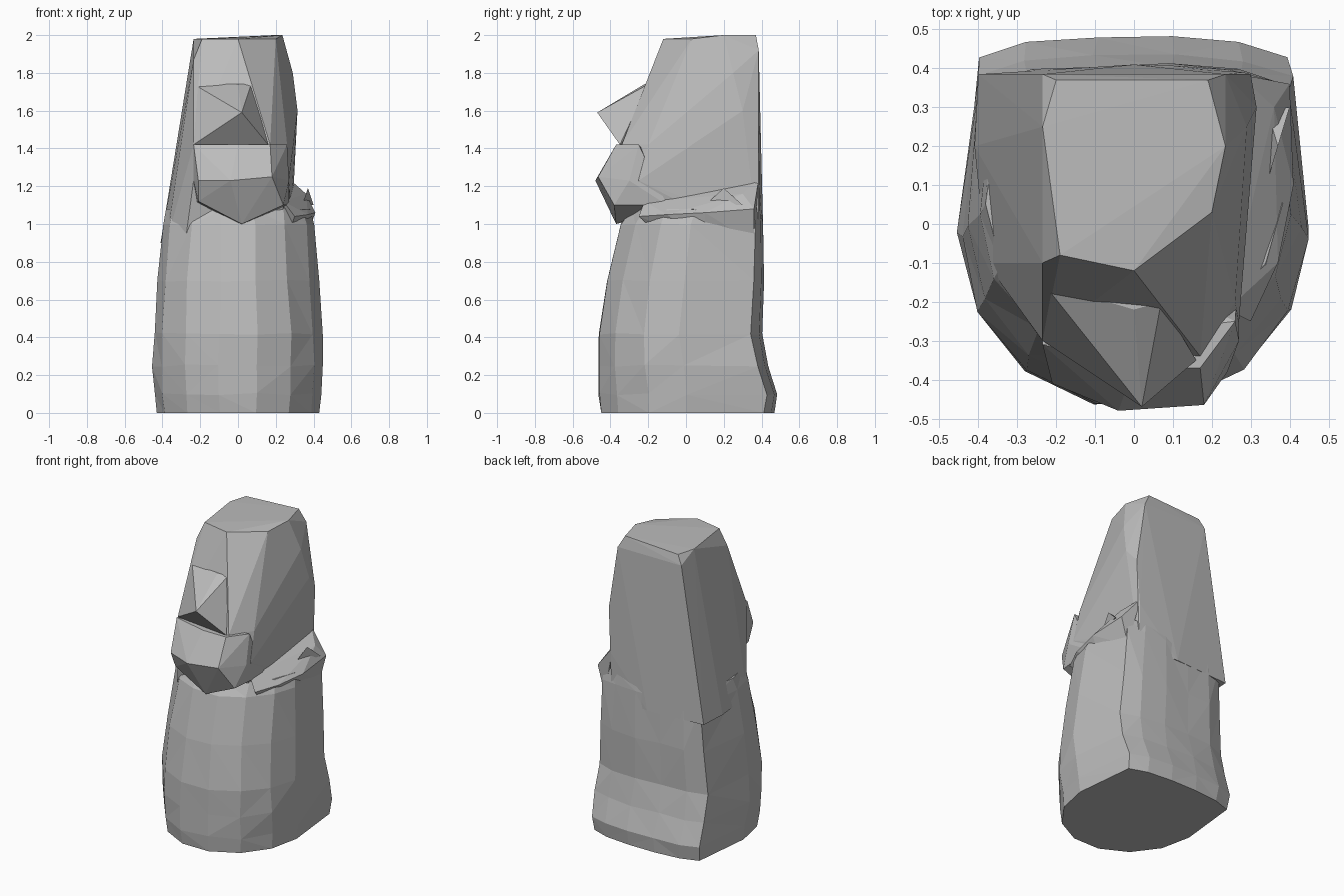
import bpy, bmesh, random
from math import cos, sin, tau

random.seed(4)
cube = bpy.data.objects.get("Cube")
if cube:
    bpy.data.objects.remove(cube, do_unlink=True)

# One plain stone colour
stone = bpy.data.materials.new("grey_stone")
stone.use_nodes = True
grey = (.5, .5, .5, 1)
stone.diffuse_color = grey
stone.node_tree.nodes["Principled BSDF"].inputs["Base Color"].default_value = grey

# Shared levels and face size
TOP = 2
CROWN = 1.98
BROW = 1.87
BRIDGE = 1.74
MOUTH = 1.42
CHIN = 1.23
NECK = 1
CHEST = .9
FACE = .235
BACK = .385


def finish(name, bm):
    """Turn a bmesh into a flat-shaded stone object."""
    bmesh.ops.recalc_face_normals(bm, faces=bm.faces[:])
    mesh = bpy.data.meshes.new(name)
    bm.to_mesh(mesh)
    bm.free()
    mesh.materials.append(stone)
    obj = bpy.data.objects.new(name, mesh)
    bpy.context.collection.objects.link(obj)


def chiselled(name, corners):
    """Faceted block wrapped around a few corner points."""
    bm = bmesh.new()
    for corner in corners:
        bm.verts.new(corner)
    bmesh.ops.convex_hull(bm, input=bm.verts[:])
    loose = [v for v in bm.verts if not v.link_faces]
    bmesh.ops.delete(bm, geom=loose, context="VERTS")
    finish(name, bm)


def hewn_ring(bm, z, half_width, front, back, rough, sides=14):
    """Ring with a round front and a flattened back, slightly uneven."""
    ring = []
    for i in range(sides):
        angle = tau * i / sides
        depth = sin(angle)
        if depth > 0:
            depth = depth ** .16
        middle = (front + back) / 2
        reach = (back - front) / 2
        spot = (half_width * cos(angle), middle + reach * depth, z)
        ring.append(bm.verts.new([c + random.uniform(-rough, rough) for c in spot]))
    return ring


def hewn_loft(name, levels):
    """Stack rings into a closed body; the first one stays level."""
    bm = bmesh.new()
    rings = [hewn_ring(bm, *level, rough=.006 if level[0] else 0)
             for level in levels]
    for low, high in zip(rings, rings[1:]):
        for i in range(len(low)):
            bm.faces.new((low[i - 1], low[i], high[i], high[i - 1]))
    bmesh.ops.triangulate(bm, faces=bm.faces[:])
    bm.faces.new(rings[0])
    bm.faces.new(rings[-1])
    finish(name, bm)


# Torso with a flared foot: height, half width, front, back
hewn_loft("torso", [
    (0, .43, -.46, .47),
    (.1, .44, -.475, .485),
    (.25, .45, -.475, .44),
    (.42, .445, -.475, .4),
    (.7, .425, -.43, .41),
    (NECK, .4, -.355, .41),
    (1.08, .38, -.3, .4),
])

# Head block, its right side sloping down into the torso
crown = [(-FACE, .25, CROWN), (-.19, -.08, CROWN), (0, -.12, CROWN),
         (.2, .03, CROWN), (FACE, .2, TOP), (.19, .37, TOP),
         (-.2, .37, CROWN), (FACE, BACK, 1.92), (-FACE, BACK, 1.92)]
cheeks = [(-FACE, -.1, BROW), (.05, -.13, BROW), (.09, -.21, 1.7),
          (.29, .25, 1.8), (.315, .3, 1.6), (.3, BACK, 1.5),
          (-FACE, -.3, MOUTH), (.17, -.34, MOUTH), (.26, -.2, MOUTH),
          (-FACE, -.3, CHIN), (.27, -.25, CHIN)]
nape = [(.28, .1, 1.1), (.28, .39, 1.2), (0, .4, 1.2),
        (-.38, -.1, CHEST), (-.41, .2, CHEST), (-.4, BACK, CHEST),
        (0, .41, CHEST), (.28, BACK, CHEST), (.2, -.2, CHEST),
        (-.28, -.24, CHEST)]
chiselled("head", crown + cheeks + nape)

# Broad nose with a slanted underside, its right flank meeting the face edge
chiselled("nose", [
    (.02, -.47, 1.59), (-FACE, -.3, MOUTH), (.16, -.35, MOUTH),
    (0, -.24, MOUTH), (-FACE, -.15, BRIDGE), (.07, -.2, BRIDGE),
    (0, -.22, BRIDGE), (0, -.1, BRIDGE),
])

# Jaw: the lip slopes out to the chin, then undercuts to the neck
lip = [(-FACE, -.31, MOUTH), (.17, -.37, MOUTH), (0, -.37, MOUTH),
       (.26, -.25, MOUTH)]
chin = [(-.21, -.41, CHIN), (-.04, -.48, CHIN), (.18, -.465, 1.25),
        (-FACE, -.3, CHIN), (.27, -.3, CHIN)]
under_chin = [(-.21, -.36, 1.12), (.24, -.38, 1.1), (.02, -.37, NECK),
              (.27, -.1, 1.1), (-FACE, 0, 1.1)]
chiselled("jaw", lip + chin + under_chin)

# Sloping left shoulder shelf with a broken spur
chiselled("left_shoulder", [
    (.3, -.25, 1.04), (.37, -.1, 1.05), (.41, .1, 1.06), (.4, .36, 1.08),
    (.36, .3, 1.16), (.27, BACK, 1.24), (.24, -.22, 1.12), (.28, .1, 1.16),
    (.25, -.1, CHEST), (.35, .1, CHEST), (.35, .36, CHEST),
])
chiselled("shoulder_spur", [
    (.34, .1, 1.1), (.37, .2, 1.19), (.4, .3, 1.1), (.34, .3, 1.1),
])
